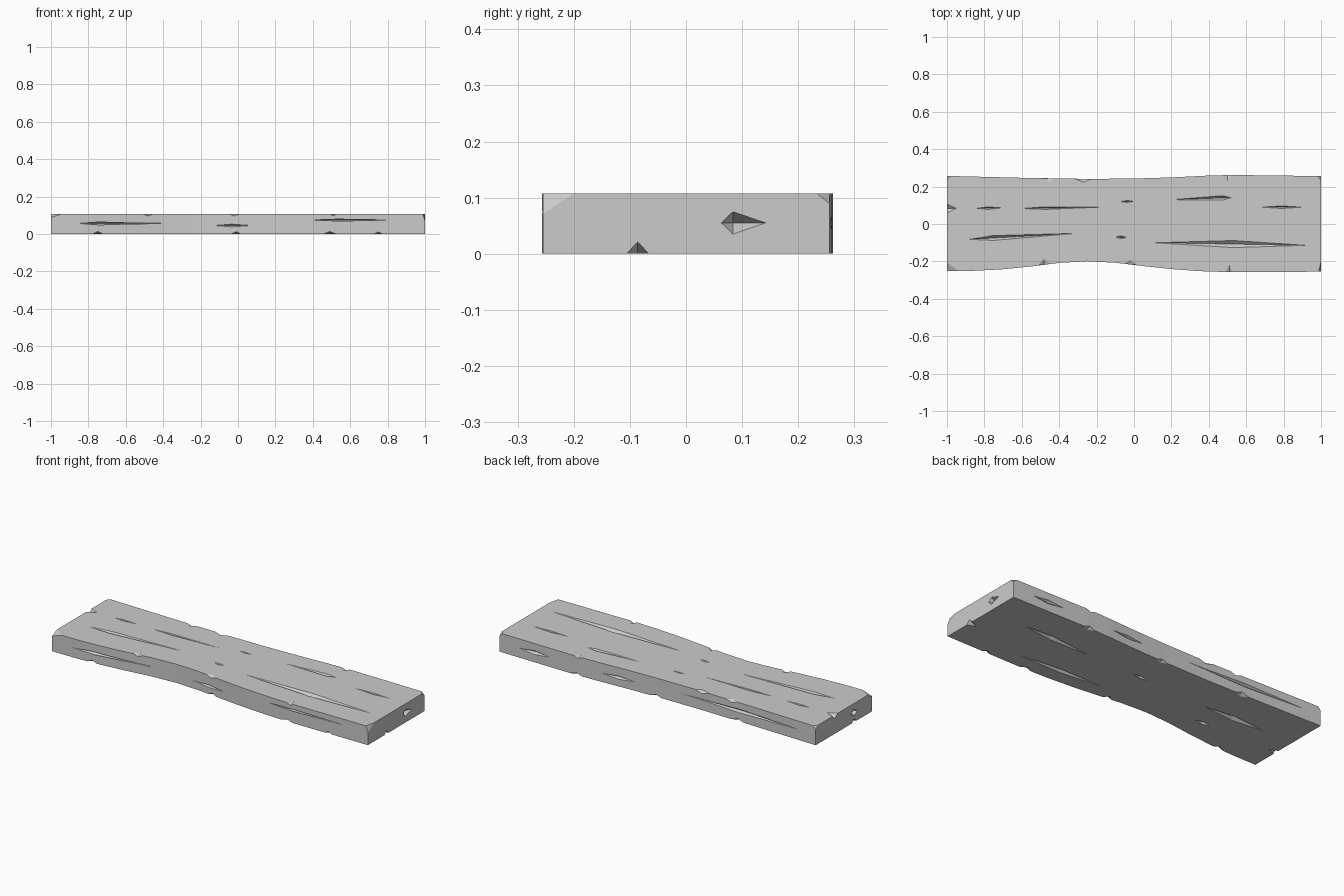
import bpy, bmesh
from mathutils import Vector

if "Cube" in bpy.data.objects:
    bpy.data.objects.remove(bpy.data.objects["Cube"])

H = 0.107
FRONT = [(-1, -.25), (-.85, -.25), (-.7, -.242), (-.55, -.227), (-.4, -.208), (-.25, -.199), (-.1, -.207),
         (.05, -.225), (.2, -.241), (.35, -.252), (.5, -.257), (.75, -.256), (1, -.255)]
BACK = [(-1, .257), (-.6, .247), (-.25, .241), (0, .243), (.2, .249), (.38, .258), (.52, .262), (.7, .26), (1, .256)]


def edge_y(outline, x):
    for (x0, y0), (x1, y1) in zip(outline, outline[1:]):
        if x0 <= x <= x1:
            return y0 + (y1 - y0) * (x - x0) / (x1 - x0)


def make_object(name, bm):
    bmesh.ops.recalc_face_normals(bm, faces=bm.faces)
    me = bpy.data.meshes.new(name)
    bm.to_mesh(me)
    bm.free()
    ob = bpy.data.objects.new(name, me)
    bpy.context.collection.objects.link(ob)
    return ob


# Plank body: wavy outline extruded upward
bm = bmesh.new()
face = bm.faces.new([bm.verts.new((x, y, 0)) for x, y in FRONT + BACK[::-1]])
ext = bmesh.ops.extrude_face_region(bm, geom=[face])
bmesh.ops.translate(bm, vec=(0, 0, H), verts=[v for v in ext["geom"] if isinstance(v, bmesh.types.BMVert)])
plank = make_object("wooden_plank", bm)

# Cutter made of many pointed diamonds
cut = bmesh.new()


def diamond(a, b, c, d, e, f):
    v = [cut.verts.new(p) for p in (a, b, c, d, e, f)]
    for i in (0, 1):
        for j in (2, 3):
            for k in (4, 5):
                tri = (v[i], v[j], v[k])
                cut.faces.new(tri if (i + j + k) % 2 else tri[::-1])


def gouge(p0, p1, t, width, depth, normal):
    p0, p1, n = Vector(p0), Vector(p1), Vector(normal)
    m = p0.lerp(p1, t)
    side = (p1 - p0).cross(n).normalized() * width / 2
    diamond(p0, p1, m + side, m - side, m + n * depth, m - n * depth)


def chip(c, sx, sy, sz):
    c = Vector(c)
    X, Y, Z = Vector((sx, 0, 0)), Vector((0, sy, 0)), Vector((0, 0, sz))
    diamond(c - X, c + X, c - Y, c + Y, c - Z, c + Z)


# Grain grooves on top: x0, y0, x1, y1, widest point, width
for x0, y0, x1, y1, t, w in [(-.88, -.082, -.31, -.05, .22, .026), (.11, -.10, .92, -.114, .52, .038),
                             (-.6, .083, -.18, .09, .3, .014), (-.84, .084, -.7, .086, .4, .014),
                             (.2, .13, .52, .141, .85, .024), (.68, .09, .9, .09, .5, .014),
                             (-.1, -.07, -.04, -.072, .5, .016), (-.075, .12, 0, .121, .5, .01)]:
    gouge((x0, y0, H), (x1, y1, H), t, w, .018, (0, 0, 1))

# Grain grooves underneath
for x0, y0, x1, y1, t, w in [(.35, .054, .76, .072, .6, .035), (.1, -.146, .6, -.168, .5, .03),
                             (-.81, .035, -.43, .033, .5, .04), (-.05, .05, .05, .052, .5, .02),
                             (-.58, -.1, -.48, -.1, .5, .025)]:
    gouge((x0, y0, 0), (x1, y1, 0), t, w, .018, (0, 0, 1))

# Grooves along the long sides
for outline, x0, x1, z, t, w in [(FRONT, -.87, -.38, .056, .28, .026), (FRONT, -.14, .07, .045, .5, .016),
                                 (FRONT, .18, .85, .074, .52, .024), (BACK, -.89, -.14, .06, .5, .024),
                                 (BACK, .15, .35, .05, .5, .018), (BACK, .68, .87, .055, .5, .022)]:
    gouge((x0, edge_y(outline, x0), z), (x1, edge_y(outline, x1), z), t, w, .016, (0, 1, 0))

# Pits in the ends
gouge((1, .063, .055), (1, .142, .055), .26, .04, .03, (1, 0, 0))
gouge((-1, -.12, .055), (-1, -.05, .055), .4, .035, .03, (1, 0, 0))

# Nicks along the long edges: outline, x, z, half length, depth into plank, height
for outline, x, z, sx, sy, sz in [(FRONT, -.48, H, .03, .03, .012), (FRONT, -.02, H, .035, .025, .012),
                                  (FRONT, .51, H, .02, .04, .01), (FRONT, -.75, 0, .03, .025, .013),
                                  (FRONT, -.01, 0, .03, .025, .012), (FRONT, .49, 0, .035, .025, .013),
                                  (FRONT, .75, 0, .022, .02, .011), (BACK, -.46, H, .035, .02, .012),
                                  (BACK, -.27, H, .045, .018, .014), (BACK, .5, H, .025, .03, .011),
                                  (BACK, -.5, 0, .04, .025, .014), (BACK, .02, 0, .035, .022, .013),
                                  (BACK, .51, 0, .035, .022, .013)]:
    chip((x, edge_y(outline, x), z), sx, sy, sz)

# Nicks in the end edges and chopped corners
chip((1, -.086, 0), .045, .02, .021)
chip((-1, -.09, 0), .045, .02, .021)
chip((-1, .083, H), .05, .024, .022)
chip((1, -.255, H), .013, .055, .036)
chip((1, .256, H), .02, .022, .018)
chip((-1, -.25, H), .06, .045, .02)
chip((-1, .257, H), .015, .02, .018)
cutter = make_object("gouge_cutter", cut)
cutter.hide_render = True

# Carve the plank
mod = plank.modifiers.new("carve", "BOOLEAN")
mod.operation = "DIFFERENCE"
mod.solver = "EXACT"
mod.use_self = True
mod.object = cutter
bpy.context.view_layer.objects.active = plank
plank.select_set(True)
bpy.ops.object.modifier_apply(modifier="carve")
bpy.data.objects.remove(cutter)
